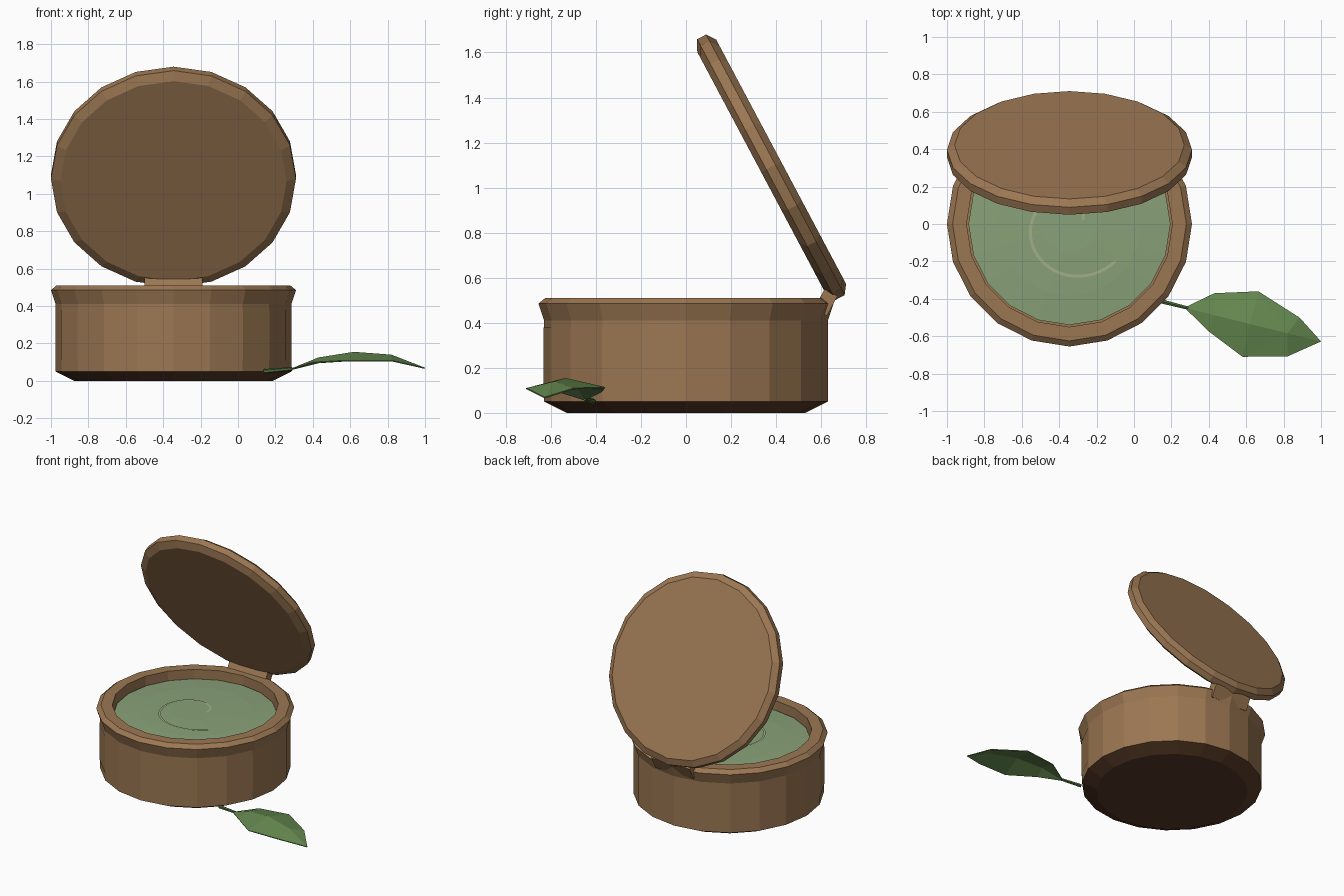
import bpy, bmesh
from math import sin, cos, radians, pi
from mathutils import Matrix, Vector

if "Cube" in bpy.data.objects:
    bpy.data.objects.remove(bpy.data.objects["Cube"])

CX = -0.345          # axis of the round box
TILT = radians(28)   # lid leans forward from vertical
SIDES = 20


def material(name, rgb):
    m = bpy.data.materials.new(name)
    m.diffuse_color = (*rgb, 1)
    m.use_nodes = True
    m.node_tree.nodes["Principled BSDF"].inputs["Base Color"].default_value = m.diffuse_color
    return m


WOOD = material("brown", (0.33, 0.185, 0.085))
DARK = material("dark_brown", (0.10, 0.045, 0.02))
CREAM = material("cream_green", (0.25, 0.36, 0.19))
SWIRL = material("pale_green", (0.36, 0.43, 0.25))
LEAF = material("leaf_green", (0.13, 0.25, 0.08))
STEM = material("stem_green", (0.07, 0.15, 0.045))


def finish(name, bm, mat, recalc=True):
    if recalc:
        bmesh.ops.recalc_face_normals(bm, faces=bm.faces)
    me = bpy.data.meshes.new(name)
    bm.to_mesh(me)
    bm.free()
    me.materials.append(mat)
    ob = bpy.data.objects.new(name, me)
    bpy.context.collection.objects.link(ob)
    return ob


def lathe(name, profile, mat, matrix=Matrix.Translation((CX, 0, 0))):
    """Closed 20-sided turned form from (radius, height) points."""
    bm = bmesh.new()
    rings = [[bm.verts.new((r * cos(2 * pi * i / SIDES), r * sin(2 * pi * i / SIDES), z))
              for i in range(SIDES)] for r, z in profile]
    for a, b in zip(rings, rings[1:]):
        for i in range(SIDES):
            j = (i + 1) % SIDES
            bm.faces.new((a[i], a[j], b[j], b[i]))
    bm.faces.new(rings[0][::-1])
    bm.faces.new(rings[-1])
    bm.transform(matrix)
    return finish(name, bm, mat)


def strip(name, pairs, mat):
    """Ribbon of quads through pairs of points."""
    bm = bmesh.new()
    rows = [[bm.verts.new(p) for p in pair] for pair in pairs]
    for a, b in zip(rows, rows[1:]):
        bm.faces.new((a[0], b[0], b[1], a[1]))
    return finish(name, bm, mat, recalc=False)


# Box body, dark foot and cream filling
lathe("box_foot", [(0.53, 0), (0.63, 0.05)], DARK)
lathe("box_body", [(0.63, 0.05), (0.63, 0.41), (0.655, 0.485), (0.625, 0.51),
                   (0.55, 0.51), (0.55, 0.42)], WOOD)
lathe("cream_filling", [(0.54, 0.40), (0.54, 0.445), (0.385, 0.455), (0.15, 0.46)], CREAM)

# Thin curved panel around the front of the body
panel = []
for k in range(9):
    a = radians(-162 + 18 * k)
    x, y = CX + 0.633 * cos(a), 0.633 * sin(a)
    panel.append(((x, y, 0.11), (x, y, 0.38)))
strip("front_panel", panel, WOOD)

# Spiral swirl on the cream
swirl = []
for k in range(49):
    t = k / 48
    a = radians(-39 - 305 * t)
    r = 0.316 - 0.241 * t
    w = 0.008
    swirl.append([(CX + q * cos(a), q * sin(a), 0.464) for q in (r + w, r - w)][::-1])
strip("cream_swirl", swirl, SWIRL)

# Open lid, its axis tipped backwards
lid_matrix = Matrix.Translation((CX, 0.334, 1.068)) @ Matrix.Rotation(-(pi / 2 - TILT), 4, 'X')
lathe("lid", [(0.605, 0), (0.655, 0.026), (0.655, 0.071), (0.614, 0.10)], WOOD, lid_matrix)

# Hinge block
bm = bmesh.new()
bmesh.ops.create_cube(bm, size=1, matrix=Matrix.Translation((CX, 0.62, 0.49))
                      @ Matrix.Rotation(-TILT, 4, 'X') @ Matrix.Diagonal((0.31, 0.065, 0.10, 1)))
finish("hinge", bm, WOOD)

# Leaf: left edge, midrib, right edge at each station
base, tip = (0.27, -0.447, 0.06), (1.0, -0.628, 0.07)
stations = [((0.43, -0.37, 0.10), (0.43, -0.487, 0.125), (0.40, -0.575, 0.10)),
            ((0.665, -0.36, 0.115), (0.62, -0.535, 0.155), (0.58, -0.71, 0.11)),
            ((0.885, -0.50, 0.11), (0.82, -0.584, 0.14), (0.82, -0.708, 0.11))]
bm = bmesh.new()
b, t = bm.verts.new(base), bm.verts.new(tip)
rows = [[bm.verts.new(p) for p in s] for s in stations]
for i in (0, 1):
    bm.faces.new((b, rows[0][i + 1], rows[0][i]))
    bm.faces.new((t, rows[-1][i], rows[-1][i + 1]))
    for p, q in zip(rows, rows[1:]):
        bm.faces.new((p[i], p[i + 1], q[i + 1], q[i]))
bmesh.ops.triangulate(bm, faces=bm.faces)
leaf = finish("leaf", bm, LEAF)
solid = leaf.modifiers.new("thickness", 'SOLIDIFY')
solid.thickness = 0.006

# Leaf stem
start, end = Vector((0.14, -0.412, 0.05)), Vector((0.29, -0.45, 0.064))
d = end - start
bm = bmesh.new()
bmesh.ops.create_cone(bm, cap_ends=True, segments=6, radius1=0.013, radius2=0.010, depth=d.length,
                      matrix=Matrix.Translation((start + end) / 2)
                      @ d.to_track_quat('Z', 'Y').to_matrix().to_4x4())
finish("leaf_stem", bm, STEM)
